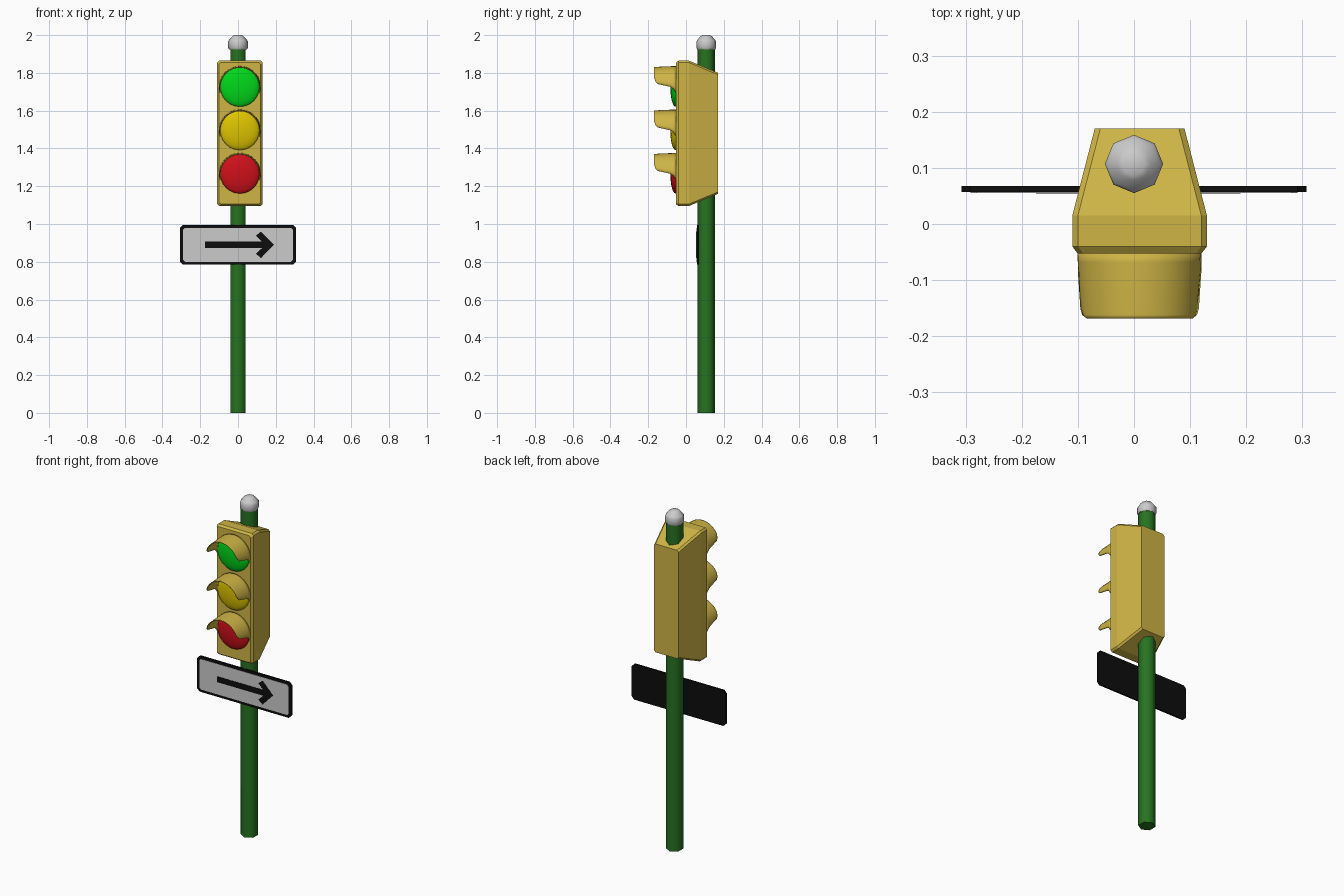
import bpy
from math import cos, sin, pi, radians

if "Cube" in bpy.data.objects:
    bpy.data.objects.remove(bpy.data.objects["Cube"])


def material(name, r, g, b):
    m = bpy.data.materials.new(name)
    m.diffuse_color = (r, g, b, 1)
    m.use_nodes = True
    m.node_tree.nodes["Principled BSDF"].inputs["Base Color"].default_value = m.diffuse_color
    return m


YELLOW = material("housing_yellow", 0.62, 0.46, 0.06)
POLE = material("pole_green", 0.02, 0.17, 0.015)
BLACK = material("black", 0.004, 0.004, 0.004)
LENSES = [("green", material("lens_green", 0.0, 0.68, 0.01), 1.725),
          ("amber", material("lens_amber", 0.72, 0.55, 0.0), 1.495),
          ("red", material("lens_red", 0.62, 0.005, 0.01), 1.265)]
CX = 0.01  # signal head is slightly right of the pole


def add(name, verts, faces, mat=None, smooth=None):
    me = bpy.data.meshes.new(name)
    me.from_pydata(verts, [], faces)
    ob = bpy.data.objects.new(name, me)
    bpy.context.collection.objects.link(ob)
    if mat:
        me.materials.append(mat)
    bpy.ops.object.select_all(action='DESELECT')
    ob.select_set(True)
    bpy.context.view_layer.objects.active = ob
    # consistent outward normals
    bpy.ops.object.mode_set(mode='EDIT')
    bpy.ops.mesh.select_all(action='SELECT')
    bpy.ops.mesh.normals_make_consistent(inside=False)
    bpy.ops.object.mode_set(mode='OBJECT')
    if smooth:
        bpy.ops.object.shade_smooth_by_angle(angle=radians(smooth))
    return ob


def loft(name, rings, mat=None, smooth=None):
    """Skin equal-sized closed rings and cap both ends."""
    n = len(rings[0])
    verts = [v for ring in rings for v in ring]
    faces = [(k * n + i, k * n + (i + 1) % n, (k + 1) * n + (i + 1) % n, (k + 1) * n + i)
             for k in range(len(rings) - 1) for i in range(n)]
    faces += [tuple(range(n)), tuple(range(len(verts) - n, len(verts)))]
    return add(name, verts, faces, mat, smooth)


def turned(name, profile, sides, mat=None, smooth=None):
    """Upright part around the pole axis, one vertex pointing forward."""
    rings = [[(r * sin(2 * pi * i / sides), 0.107 - r * cos(2 * pi * i / sides), z)
              for i in range(sides)] for r, z in profile]
    return loft(name, rings, mat, smooth)


def chamfered(cx, y, cz, w, h, c):
    """Rectangle ring in the xz plane with cut corners (half sizes)."""
    q = [(w, h - c), (w - c, h), (c - w, h), (-w, h - c),
         (-w, c - h), (c - w, -h), (w - c, -h), (w, c - h)]
    return [(cx + x, y, cz + z) for x, z in q]


# pole and cap
turned("pole", [(0.047, 0), (0.047, 1.94)], 6, POLE, 65)
turned("pole_cap", [(0.048, 1.925), (0.052, 1.932), (0.052, 1.967), (0.047, 1.975),
                    (0.030, 1.994), (0.020, 2.0)], 8, None, 50)

# housing tapering towards the back
loft("housing", [chamfered(CX, y, 1.48, w, h, 0.01) for y, w, h in
                 [(-0.053, 0.110, 0.375), (-0.040, 0.120, 0.385),
                  (0.015, 0.120, 0.385), (0.170, 0.080, 0.320)]], YELLOW)

# lenses and visors
VISOR = [(-0.052, -18, 0.109), (-0.068, -4, 0.1085), (-0.085, 1, 0.108),
         (-0.150, 9, 0.105), (-0.162, 16, 0.1045), (-0.168, 27, 0.104)]
SEG = 18
for label, mat, z in LENSES:
    bpy.ops.mesh.primitive_uv_sphere_add(segments=24, ring_count=12, radius=1,
                                         location=(CX, -0.055, z))
    lens = bpy.context.object
    lens.name = label + "_lens"
    lens.scale = (0.104, 0.028, 0.104)
    lens.data.materials.append(mat)
    bpy.ops.object.shade_smooth()

    verts = []
    for y, low, r in VISOR:
        for i in range(SEG + 1):
            a = radians(low + (180 - 2 * low) * i / SEG)
            verts.append((CX + r * cos(a), y, z + r * sin(a)))
    n = SEG + 1
    faces = [(k * n + i, (k + 1) * n + i, (k + 1) * n + i + 1, k * n + i + 1)
             for k in range(len(VISOR) - 1) for i in range(SEG)]
    visor = add(label + "_visor", verts, faces, YELLOW, 40)
    mod = visor.modifiers.new("thickness", 'SOLIDIFY')
    mod.thickness = 0.004
    mod.offset = 0

# direction sign: black plate, grey face, arrow
loft("sign_plate", [chamfered(0, y, 0.89, 0.307, 0.105, 0.016) for y in (0.057, 0.068)], BLACK)
loft("sign_face", [chamfered(0, y, 0.89, 0.291, 0.090, 0.010) for y in (0.0555, 0.060)])


def flat(name, outline):
    loft(name, [[(x, y, 0.89 + z) for x, z in outline] for y in (0.054, 0.058)], BLACK)


flat("arrow_shaft", [(-0.175, -0.017), (0.165, -0.017), (0.165, 0.017), (-0.175, 0.017)])
flat("arrow_head", [(0.190, 0), (0.122, 0.070), (0.095, 0.048), (0.145, 0),
                    (0.095, -0.048), (0.122, -0.070)])
